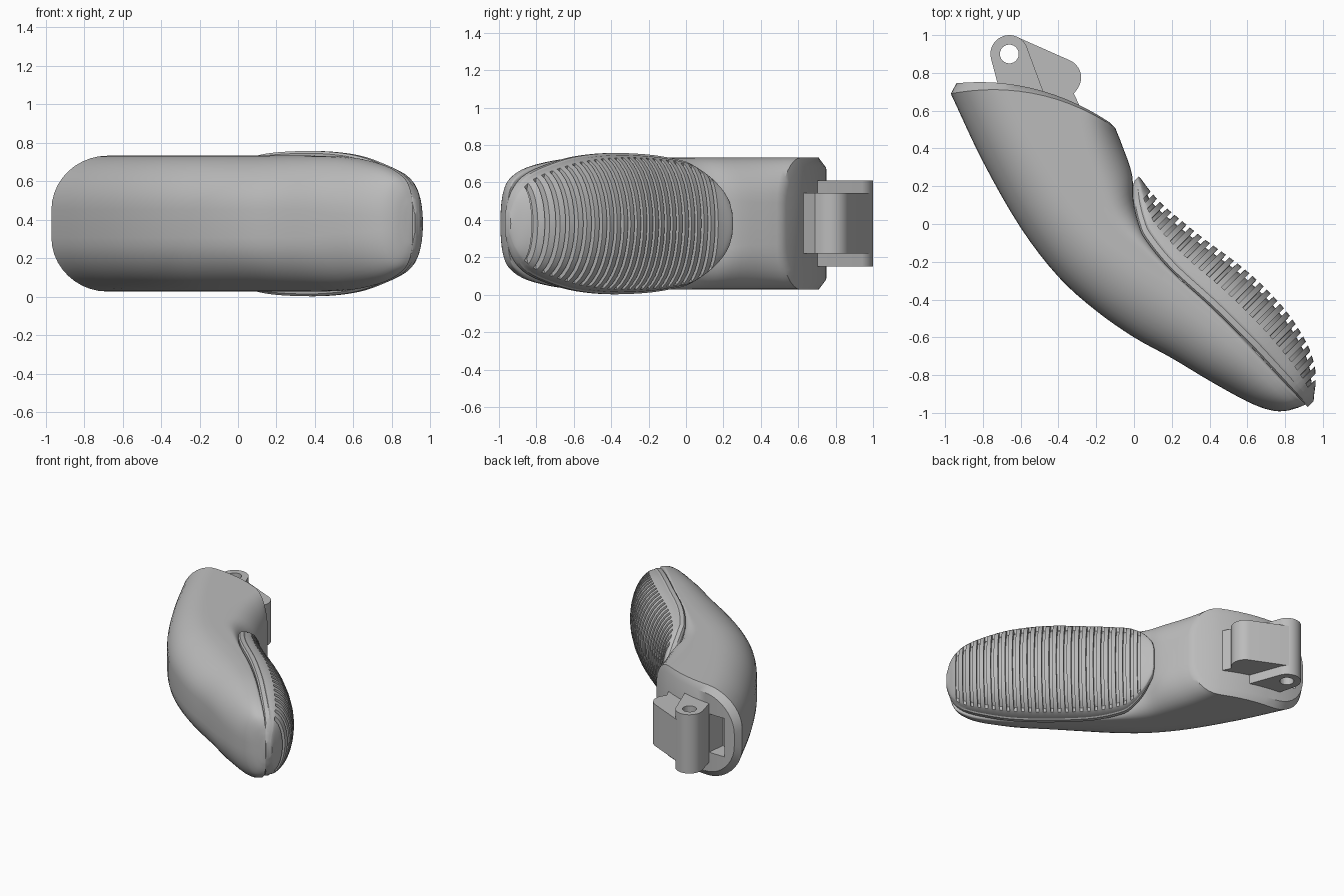
import bpy, bmesh, math
from mathutils import Vector

MID = 0.38          # height of the symmetry plane
R2 = math.sqrt(0.5)

cube = bpy.data.objects.get("Cube")
if cube:
    bpy.data.objects.remove(cube, do_unlink=True)

grey = bpy.data.materials.new("plain_grey")
grey.use_nodes = True
COLOUR = (0.5, 0.5, 0.5, 1)
grey.diffuse_color = COLOUR
grey.node_tree.nodes["Principled BSDF"].inputs["Base Color"].default_value = COLOUR


def make(name, bm):
    bmesh.ops.recalc_face_normals(bm, faces=bm.faces)
    mesh = bpy.data.meshes.new(name)
    bm.to_mesh(mesh)
    bm.free()
    mesh.materials.append(grey)
    obj = bpy.data.objects.new(name, mesh)
    bpy.context.collection.objects.link(obj)
    return obj


def smooth(obj, angle=32):
    bpy.ops.object.select_all(action='DESELECT')
    obj.select_set(True)
    bpy.context.view_layer.objects.active = obj
    bpy.ops.object.shade_smooth_by_angle(angle=math.radians(angle))


def spline(rows, steps):
    """Catmull-Rom samples through rows of any length."""
    rows = [Vector(r) for r in rows]
    ext = [2 * rows[0] - rows[1]] + rows + [2 * rows[-1] - rows[-2]]
    out = []
    for a, b, c, d in zip(ext, ext[1:], ext[2:], ext[3:]):
        for i in range(steps):
            t = i / steps
            out.append(b + (c - a) * (t / 2) + (a * 2 - b * 5 + c * 4 - d) * (t * t / 2)
                       + (b * 3 - a - c * 3 + d) * (t ** 3 / 2))
    return out + [rows[-1]]


def loft(name, halves):
    """Skin of upper half sections (x, y, height), mirrored about MID."""
    bm = bmesh.new()
    rings = []
    for half in halves:
        pts = [(x, y, MID + h) for x, y, h in half]
        pts += [(x, y, MID - h) for x, y, h in reversed(half)]
        rings.append([bm.verts.new(p) for p in pts])
    n = len(rings[0])
    for a, b in zip(rings, rings[1:]):
        for i in range(n):
            j = (i + 1) % n
            bm.faces.new((a[i], a[j], b[j], b[i]))
    for ring in (rings[0], rings[-1]):
        for i in range(n // 2 - 1):
            bm.faces.new((ring[i], ring[i + 1], ring[n - 2 - i], ring[n - 1 - i]))
    return make(name, bm)


def prism(name, outline, low, high):
    bm = bmesh.new()
    face = bm.faces.new([bm.verts.new((x, y, low)) for x, y in outline])
    new = bmesh.ops.extrude_face_region(bm, geom=[face])["geom"]
    bmesh.ops.translate(bm, vec=(0, 0, high - low),
                        verts=[v for v in new if isinstance(v, bmesh.types.BMVert)])
    return make(name, bm)


def arc(cx, cy, r, start, end, n=14):
    angles = [math.radians(start + (end - start) * i / n) for i in range(n + 1)]
    return [(cx + r * math.cos(a), cy + r * math.sin(a)) for a in angles]


def cut(obj, cutter):
    cutter.hide_render = True
    cutter.hide_set(True)
    mod = obj.modifiers.new("cut", 'BOOLEAN')
    mod.operation = 'DIFFERENCE'
    mod.solver = 'EXACT'
    mod.object = cutter


# Finger body: outer x, y, inner x, y, half height, inner and outer corner radius, bulge
BODY = [
    (-.97, .69, -.10, .51, .353, .20, .28, .09),
    (-.80, .33, -.06, .41, .353, .20, .28, .03),
    (-.60, -.02, -.01, .26, .353, .19, .29, 0),
    (-.40, -.28, .00, .10, .353, .14, .30, 0),
    (-.20, -.46, .06, -.07, .353, .06, .32, 0),
    (.00, -.60, .20, -.25, .353, .02, .33, 0),
    (.20, -.71, .40, -.43, .353, .02, .29, 0),
    (.40, -.83, .60, -.63, .345, .02, .25, 0),
    (.60, -.94, .77, -.81, .305, .02, .18, 0),
    (.72, -.985, .86, -.905, .25, .015, .12, 0),
    (.80, -.99, .895, -.94, .19, .01, .08, 0),
    (.87, -.972, .91, -.955, .10, .005, .03, 0),
]


def body_section(row):
    ox, oy, ix, iy, height, r_in, r_out, bulge = row
    outer, inner = Vector((ox, oy)), Vector((ix, iy))
    width = (inner - outer).length
    side = []
    rz_in, rz_out = min(.24, r_in * 1.2), min(.28, height * .85)
    for i in range(9):
        a = math.radians(90 * i / 8)
        side.append((width - r_in * (1 - math.cos(a)), height - rz_in * (1 - math.sin(a))))
    flat = (width - r_in - r_out) / 6
    side += [(width - r_in - flat * i, height) for i in range(1, 6)]
    for i in range(11):
        a = math.radians(90 * i / 10)
        side.append((r_out * (1 - math.sin(a)), height - rz_out * (1 - math.cos(a))))
    pts = []
    for s, h in side:
        q = s / width
        p = outer.lerp(inner, q) + Vector((.2, .98)) * (bulge * 4 * q * (1 - q))
        pts.append((p.x, p.y, h))
    return pts


# The knuckle end gets a chamfered rim
rim = body_section((-.94, .745, -.125, .535, .305, .17, .25, .075))
body = loft("finger_body", [rim] + [body_section(r) for r in spline(BODY, 4)])
slot = prism("slot_cutter", arc(-.86, .70, .05, 90, 270, 8)
             + [(-.74, .60), (-.72, .80)], .23, .53)
cut(body, slot)
smooth(body)

# Grip pad: distance along, seam, crown, half height
PAD = spline([
    (-.16, .165, .195, .08), (-.14, .13, .195, .15), (-.07, .07, .185, .25),
    (.02, .015, .18, .32), (.10, -.015, .185, .345), (.30, -.035, .205, .37),
    (.60, -.022, .247, .377), (.87, -.02, .247, .355), (1.08, -.027, .205, .305),
    (1.20, -.032, .15, .26), (1.27, -.035, .09, .205), (1.31, -.035, .04, .14),
    (1.335, -.035, .01, .06)], 6)


def pad_row(u):
    for a, b in zip(PAD, PAD[1:]):
        if a[0] <= u <= b[0]:
            return a.lerp(b, (u - a[0]) / (b[0] - a[0]))
    return PAD[-1]


def pad_section(row, groove):
    u, seam, crown, w = row
    edge = min(.05, (crown - seam) * .6)
    rise = crown - seam - edge
    side = [(seam, w - .012), (seam + edge * .2, w), (seam + edge * .8, w),
            (seam + edge, w - .008)]
    depth = min(.034, rise * .35) if groove else 0
    for deg in (8, 17, 18, 28, 40, 52, 64, 76, 87):
        a = math.radians(deg)
        d = depth if deg > 17 else 0
        side.append((seam + edge + rise * math.sin(a) - d * math.sin(a),
                     (w - .008 - d) * math.cos(a)))
    return [((v + u) * R2, (v - u) * R2, h) for v, h in side]


PITCH, GAP, FIRST, COUNT = .052, .021, -.06, 26
stations = [(r[0], False) for r in PAD if r[0] < FIRST - .005]
for k in range(COUNT):
    u = FIRST + k * PITCH
    stations += [(u, False), (u + .001, True), (u + GAP, True),
                 (u + GAP + .001, False), (u + .037, False)]
stations += [(r[0], False) for r in PAD if r[0] > stations[-1][0] + .003]
pad = loft("ribbed_grip_pad", [pad_section(pad_row(u), g) for u, g in stations])
smooth(pad, 28)

# Hinge: tall barrel lug and shorter side block sharing one pin hole
barrel = arc(-.66, .90, .10, 25, 195, 20)
lug = prism("hinge_lug", barrel + [(-.70, .66), (-.45, .62)], .15, .61)
block = prism("hinge_block", arc(-.66, .90, .099, 68, 195, 16)
              + [(-.70, .66), (-.30, .56), (-.29, .63), (-.318, .69)]
              + arc(-.38, .775, .10, -35, 68, 12), .22, .545)
pin = prism("pin_hole_cutter", arc(-.66, .90, .05, 0, 345, 23), 0, .8)
for part in (lug, block):
    cut(part, pin)
    smooth(part)
